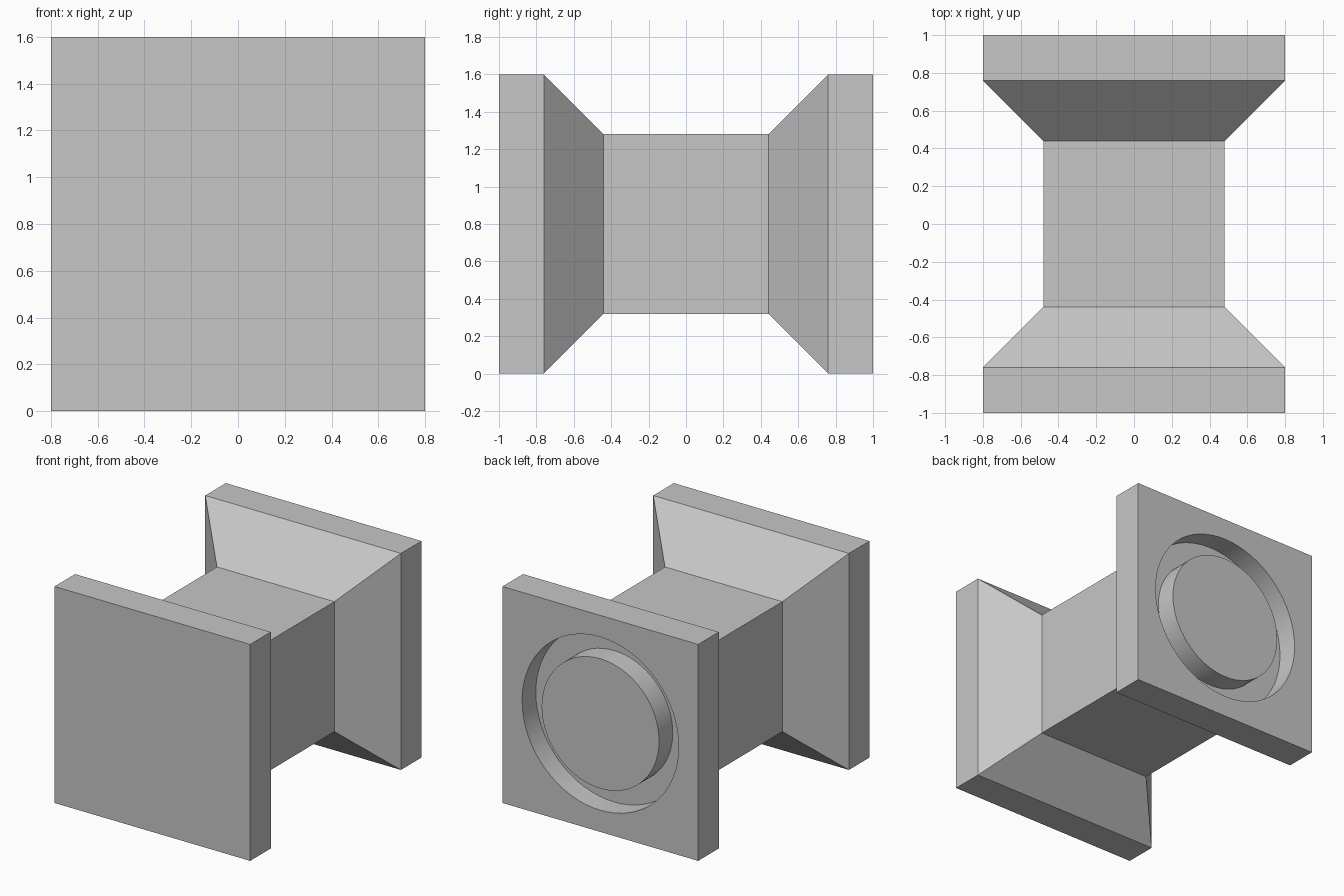
import bpy, bmesh, math
from mathutils import Vector

cube = bpy.data.objects.get("Cube")
if cube:
    bpy.data.objects.remove(cube, do_unlink=True)

CENTRE_Z = 0.8

grey = bpy.data.materials.new("light_grey")
grey.use_nodes = True
colour = (0.57, 0.57, 0.57, 1)
grey.diffuse_color = colour
grey.node_tree.nodes["Principled BSDF"].inputs["Base Color"].default_value = colour


def ring(bm, radius, y, sides, turn=0.0):
    """Loop of vertices around the y axis."""
    verts = []
    for i in range(sides):
        a = turn + math.tau * i / sides
        verts.append(bm.verts.new(Vector((radius * math.cos(a), y, CENTRE_Z + radius * math.sin(a)))))
    return verts


def sweep(name, profile, sides, turn=0.0, closed=False):
    """Skin rings of (radius, y); cap the ends or close the profile on itself."""
    bm = bmesh.new()
    loops = [ring(bm, r, y, sides, turn) for r, y in profile]
    pairs = list(zip(loops, loops[1:]))
    if closed:
        pairs.append((loops[-1], loops[0]))
    else:
        bm.faces.new(loops[0])
        bm.faces.new(loops[-1])
    for a, b in pairs:
        for i in range(sides):
            j = (i + 1) % sides
            bm.faces.new((a[i], a[j], b[j], b[i]))
    bmesh.ops.recalc_face_normals(bm, faces=bm.faces)
    mesh = bpy.data.meshes.new(name)
    bm.to_mesh(mesh)
    bm.free()
    mesh.materials.append(grey)
    obj = bpy.data.objects.new(name, mesh)
    bpy.context.collection.objects.link(obj)
    return obj


# Square spool: end plates, tapered shoulders and narrow core
half = [(0.8, 1.0), (0.8, 0.76), (0.48, 0.44)]
outline = [(w, -y) for w, y in half] + [(w, y) for w, y in reversed(half)]
spool = sweep("square_spool", [(w * math.sqrt(2), y) for w, y in outline], 4, math.pi / 4)

# Round groove in the back plate, leaving a flush disc in the middle
cutter = sweep("groove_cutter", [(0.48, 0.84), (0.64, 0.84), (0.64, 1.1), (0.48, 1.1)], 64, closed=True)
cutter.hide_render = True
cut = spool.modifiers.new("groove", 'BOOLEAN')
cut.operation = 'DIFFERENCE'
cut.solver = 'EXACT'
cut.object = cutter

bpy.ops.object.select_all(action='DESELECT')
spool.select_set(True)
bpy.context.view_layer.objects.active = spool
bpy.ops.object.modifier_apply(modifier=cut.name)
bpy.data.objects.remove(cutter, do_unlink=True)
bpy.ops.object.shade_smooth_by_angle(angle=math.radians(30))
